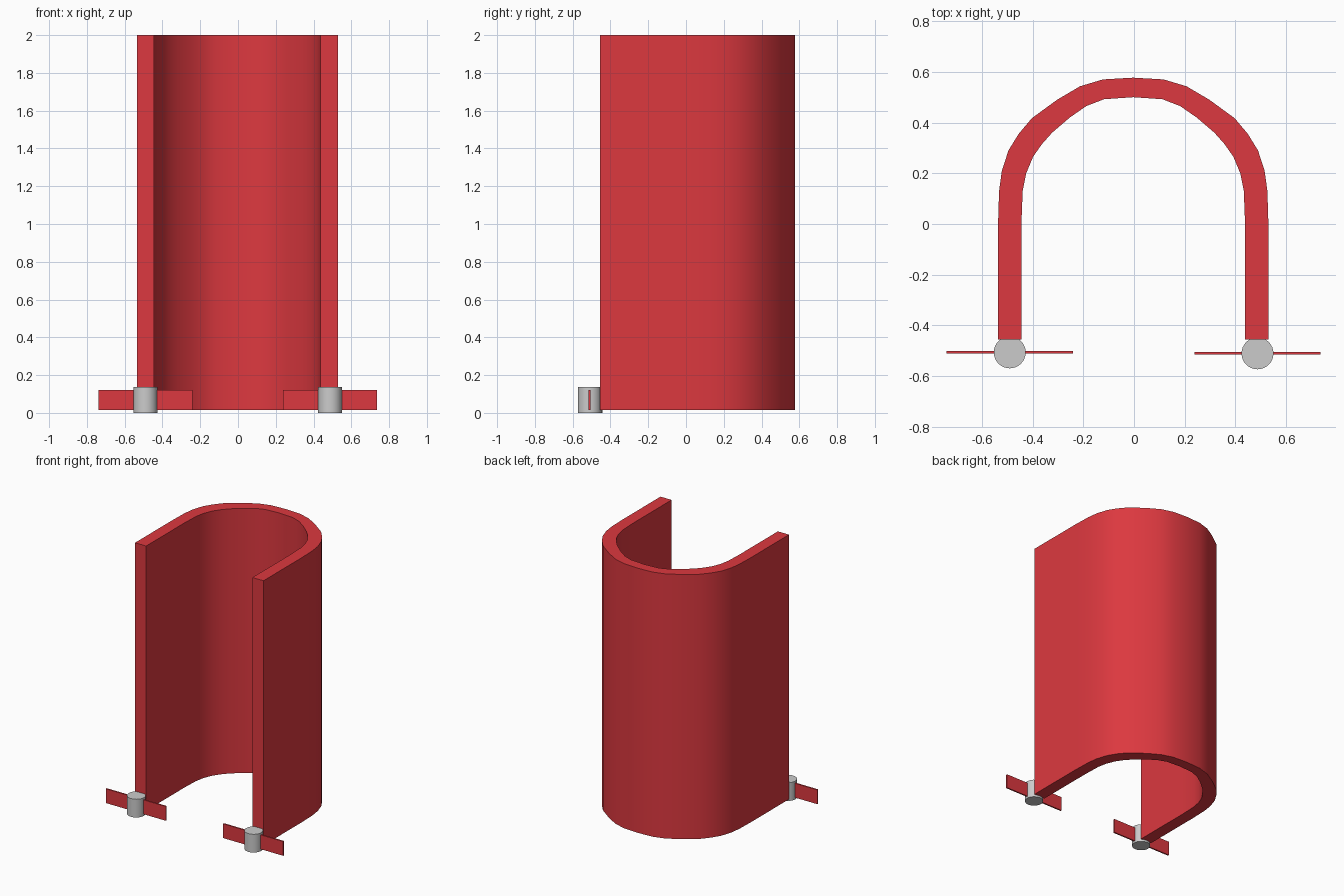
import bpy, math

if "Cube" in bpy.data.objects:
    bpy.data.objects.remove(bpy.data.objects["Cube"])

red = bpy.data.materials.new("red")
red.diffuse_color = (0.72, 0.04, 0.05, 1)
red.use_nodes = True
red.node_tree.nodes["Principled BSDF"].inputs["Base Color"].default_value = red.diffuse_color


def smooth(obj):
    bpy.ops.object.select_all(action='DESELECT')
    obj.select_set(True)
    bpy.context.view_layer.objects.active = obj
    bpy.ops.object.shade_smooth_by_angle(angle=math.radians(30))


# Curved shell: half profiles from leg end to crown, mirrored in x
outer = [(.533, -.455), (.533, 0), (.529, .13), (.518, .21), (.492, .29), (.452, .355),
         (.4, .417), (.3, .49), (.21, .543), (.12, .57), (0, .577)]
inner = [(.441, -.455), (.441, 0), (.436, .13), (.422, .2), (.395, .265), (.36, .315),
         (.32, .36), (.25, .42), (.185, .465), (.115, .492), (0, .5)]
Z0, Z1, SHIFT = 0.015, 2.0, -0.003


def mirrored(pts):
    return pts + [(-x, y) for x, y in reversed(pts[:-1])]


verts, faces = [], []
for (ox, oy), (ix, iy) in zip(mirrored(outer), mirrored(inner)):
    verts += [(ox + SHIFT, oy, Z0), (ox + SHIFT, oy, Z1),
              (ix + SHIFT, iy, Z1), (ix + SHIFT, iy, Z0)]
n = len(verts) // 4
for i in range(n - 1):
    a, b = 4 * i, 4 * i + 4
    for k in range(4):
        m = (k + 1) % 4
        faces.append((a + k, b + k, b + m, a + m))
last = 4 * (n - 1)
faces += [(0, 1, 2, 3), (last + 3, last + 2, last + 1, last)]
mesh = bpy.data.meshes.new("curved_shell")
mesh.from_pydata(verts, [], faces)
mesh.validate()
shell = bpy.data.objects.new("curved_shell", mesh)
bpy.context.collection.objects.link(shell)
mesh.materials.append(red)
bpy.context.view_layer.objects.active = shell
shell.select_set(True)
bpy.ops.object.mode_set(mode='EDIT')
bpy.ops.mesh.select_all(action='SELECT')
bpy.ops.mesh.normals_make_consistent(inside=False)
bpy.ops.object.mode_set(mode='OBJECT')
smooth(shell)

# Hinge post and crossing flat blade at each leg end
for side, x, y in (("left", -.49, -.506), ("right", .487, -.51)):
    bpy.ops.mesh.primitive_cylinder_add(vertices=32, radius=.063, depth=.137,
                                        location=(x, y, .0685))
    post = bpy.context.object
    post.name = side + "_post"
    smooth(post)
    bpy.ops.mesh.primitive_cube_add(size=1, location=(x, y, .0685))
    blade = bpy.context.object
    blade.name = side + "_blade"
    blade.scale = (.498, .011, .107)
    bpy.ops.object.transform_apply(location=False, rotation=False, scale=True)
    blade.data.materials.append(red)
